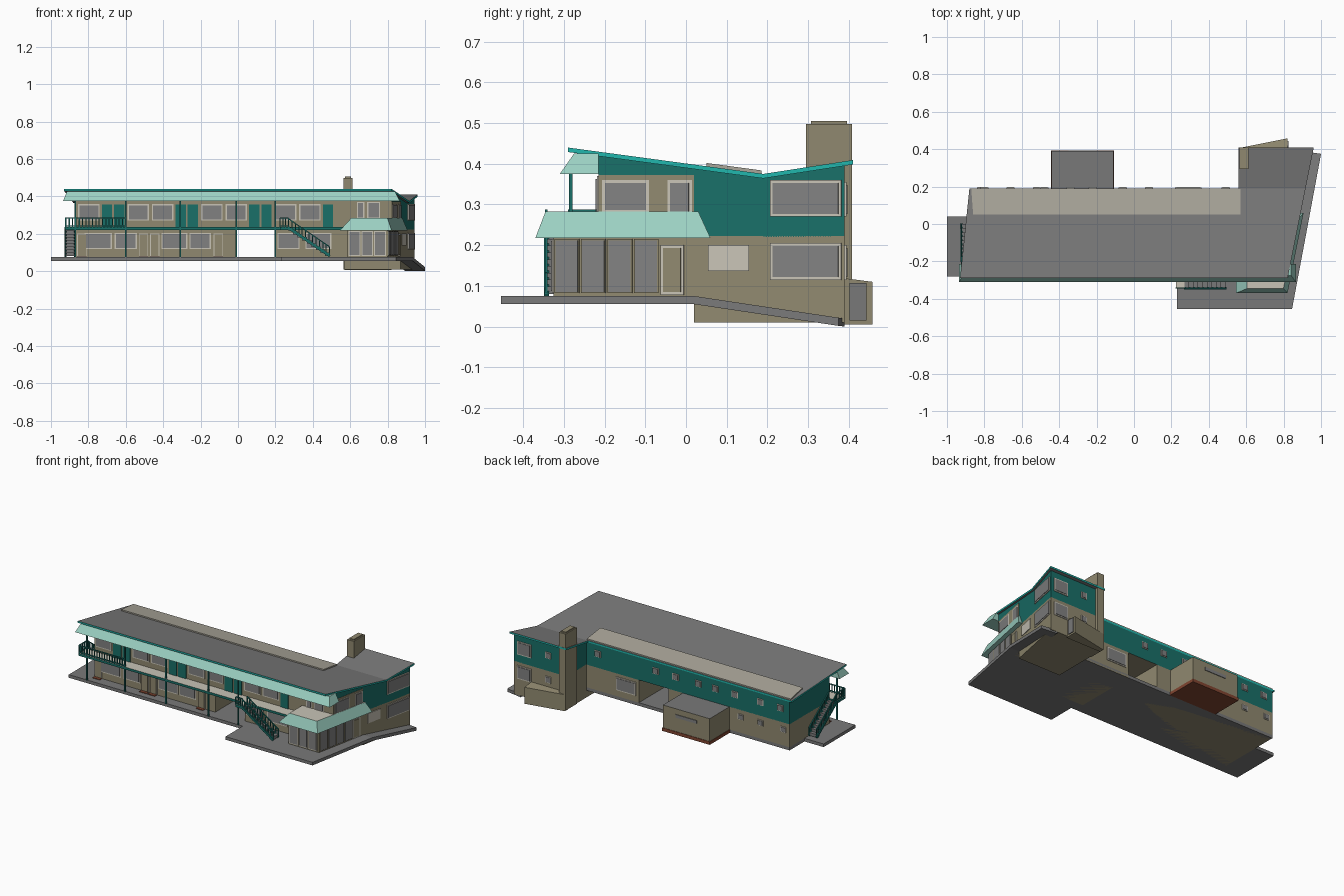
import bpy, bmesh
from mathutils import Vector

cube = bpy.data.objects.get("Cube")
if cube:
    bpy.data.objects.remove(cube, do_unlink=True)

COLOURS = {
    "grey": (.19, .19, .19), "glass": (.22, .22, .22), "beige": (.28, .25, .16),
    "teal": (.01, .16, .14), "bright_teal": (.015, .46, .41), "mint": (.33, .63, .54),
    "cream": (.58, .55, .47), "pale_roof": (.4, .38, .32), "brick_red": (.22, .06, .03),
}
MATS = {}
for key, rgb in COLOURS.items():
    m = bpy.data.materials.new(key)
    m.use_nodes = True
    m.diffuse_color = (*rgb, 1)
    m.node_tree.nodes["Principled BSDF"].inputs["Base Color"].default_value = (*rgb, 1)
    MATS[key] = m


def finish(name, bm, mat, rule=None):
    """Turn a bmesh into an object; rule maps a face normal to a colour."""
    bmesh.ops.recalc_face_normals(bm, faces=bm.faces)
    names = [mat]
    for f in bm.faces:
        f.normal_update()
        c = rule(f.normal) if rule else mat
        if c not in names:
            names.append(c)
        f.material_index = names.index(c)
    me = bpy.data.meshes.new(name)
    bm.to_mesh(me)
    bm.free()
    for n in names:
        me.materials.append(MATS[n])
    ob = bpy.data.objects.new(name, me)
    bpy.context.scene.collection.objects.link(ob)
    return ob


def loft(name, bot, zb, zt, mat, top=None, rule=None):
    """Solid between a lower and an upper outline; heights may depend on y."""
    h = lambda z, p: z(p[1]) if callable(z) else z
    bm = bmesh.new()
    lo = [bm.verts.new((*p, h(zb, p))) for p in bot]
    hi = [bm.verts.new((*p, h(zt, p))) for p in (top or bot)]
    bm.faces.new(lo[::-1])
    bm.faces.new(hi)
    n = len(lo)
    for i in range(n):
        j = (i + 1) % n
        bm.faces.new((lo[i], lo[j], hi[j], hi[i]))
    return finish(name, bm, mat, rule)


def rect(x0, x1, y0, y1):
    return [(x0, y0), (x1, y0), (x1, y1), (x0, y1)]


def box(name, x0, x1, y0, y1, z0, z1, mat, rule=None):
    return loft(name, rect(x0, x1, y0, y1), z0, z1, mat, rule=rule)


def bars(name, segs, r, mat):
    """Square rods joined in one object."""
    bm = bmesh.new()
    for a, b in segs:
        a, b = Vector(a), Vector(b)
        q = (b - a).to_track_quat('Z', 'Y')
        rings = [[bm.verts.new(p + q @ Vector((sx * r, sy * r, 0)))
                  for sx, sy in ((-1, -1), (1, -1), (1, 1), (-1, 1))] for p in (a, b)]
        bm.faces.new(rings[0][::-1])
        bm.faces.new(rings[1])
        for i in range(4):
            j = (i + 1) % 4
            bm.faces.new((rings[0][i], rings[0][j], rings[1][j], rings[1][i]))
    return finish(name, bm, mat)


# Wall lines: a point and a direction, outside on the right hand
FRONT = ((0, -.215), (1, 0))
RIGHT = ((.865, 0), (.2, 1))
BACK = ((0, .19), (-1, 0))
WING_BACK = ((0, .39), (-1, 0))
LOBBY = ((0, -.325), (1, 0))


def panel(name, wall, s0, s1, z0, z1, mat, depth):
    (px, py), (dx, dy) = wall
    p = [(px + dx * s + dy * d, py + dy * s - dx * d)
         for s, d in ((s0, -.002), (s0, depth), (s1, depth), (s1, -.002))]
    return loft(name, p, z0, z1, mat)


def framed(name, wall, s0, s1, z0, z1, fill="glass", frame="cream", e=.007):
    panel(name + "_frame", wall, s0, s1, z0, z1, frame, .004)
    panel(name, wall, s0 + e, s1 - e, z0 + e, z1 - e, fill, .007)


def edge(y, off=0):
    return (.865 + off + .2 * y, y)


def roof_z(y):
    return .375 + (.19 - y) * .135 if y < .19 else .375 + (y - .19) * .155


under_roof = lambda y: roof_z(y) - .011

# Ground slab and sloping side walk
loft("ground_slab", [(-1, -.28), (.23, -.28), (.23, -.455), (.845, -.455), (.934, .02), (.85, .02),
                     (.85, .19), (-.865, .19), (-.865, .04), (-1, .04)], .055, .075, "grey")
walk = [(.82, .02), (.934, .02), (1, .375), (.895, .39)]
loft("side_walk", walk, lambda y: max(0, .055 - .15 * (y - .02)),
     lambda y: .075 - .15 * (y - .02), "grey")

# Ground floor on both sides of the passage, and rear wing
box("lower_left_wall", -.865, -.01, -.215, .19, .055, .222, "beige")
loft("lower_right_wall", [(.2, -.215), edge(-.215), edge(.19), (.2, .19)], .055, .222, "beige")
loft("lower_wing_wall", [(.57, .02), edge(.02), edge(.39), (.57, .39)], .01, .222, "beige")

# Upper floor
face_rule = lambda n: "beige" if n.y < -.9 or n.z < -.5 else "teal"
loft("upper_wall", [(-.865, -.215), edge(-.215), edge(.19), (-.865, .19)], .22, under_roof,
     "teal", rule=face_rule)
loft("upper_wing_wall", [(.57, .19), edge(.19), edge(.39), (.57, .39)], .22, under_roof, "teal")
panel("upper_side_panel", RIGHT, -.215, .02, .22, .372, "beige", .002)

# Roof
roof_rule = lambda n: "grey" if abs(n.z) > .5 else "bright_teal"
roofs = {"main_roof": [(-.93, -.29), edge(-.29, .014), edge(.19, .014), (-.88, .19)],
         "wing_roof": [(.56, .19), edge(.19, .014), edge(.41, .014), (.56, .41)]}
for name, pts in roofs.items():
    loft(name, pts, under_roof, roof_z, "grey", rule=roof_rule)
loft("roof_strip", [(-.86, .05), (.57, .05), (.57, .186), (-.87, .186)], roof_z,
     lambda y: roof_z(y) + .008, "pale_roof")
loft("front_fascia", rect(-.935, .865, -.31, -.215), .375, .425, "mint",
     top=rect(-.915, .84, -.275, -.215))

# Chimney and rear annexes
box("chimney", .565, .612, .295, .408, .01, .498, "beige")
box("chimney_cap", .572, .605, .307, .396, .498, .505, "beige")
loft("rear_annex", [(.57, .38), (.82, .38), (.82, .458), (.57, .408)], .005,
     lambda y: .12 if y < .4 else .11, "beige")
box("annex_door", .815, .825, .402, .444, .015, .107, "grey")
top_grey = lambda n: "grey" if n.z > .5 else "beige"
box("back_block", -.44, -.11, .18, .39, .06, .22, "beige", top_grey)
box("back_block_base", -.443, -.107, .18, .393, .055, .075, "brick_red")

# Balcony, posts and railing
deck_rule = lambda n: "cream" if n.z > .5 else "teal"
box("balcony", -.925, .8, -.29, -.21, .22, .235, "teal", deck_rule)
box("stair_landing", .225, .27, -.345, -.29, .22, .235, "teal", deck_rule)
bars("posts", [((x, -.283, .075), (x, -.283, .38)) for x in (-.87, -.6, -.31, -.01, .2)], .004, "teal")


def railing(name, a, b, n):
    a, b = Vector(a), Vector(b)
    up = Vector((0, 0, .05))
    segs = [(a + up, b + up), (a + up * .15, b + up * .15)]
    for i in range(n + 1):
        p = a.lerp(b, i / n)
        segs.append((p, p + up))
    bars(name, segs, .0028, "teal")


railing("balcony_rail", (-.92, -.287, .235), (-.6, -.287, .235), 18)
railing("balcony_end_rail", (-.922, -.287, .235), (-.922, -.2, .235), 5)
railing("landing_rail", (.225, -.343, .235), (.27, -.343, .235), 3)


def flight(name, a, b, side, n=9):
    """Steps from a down to b, with side as the width vector."""
    a, b, side = Vector(a), Vector(b), Vector(side)
    run = (b - a) / n
    for i in range(n):
        p = a + run * i
        q = p + Vector((run.x, run.y, 0)) + side
        x0, x1 = sorted((p.x, q.x))
        y0, y1 = sorted((p.y, q.y))
        box(f"{name}_step_{i + 1}", x0, x1, y0, y1, p.z + run.z, p.z + .002, "grey")
    bars(name + "_stringers", [(a, b), (a + side, b + side)], .006, "teal")
    railing(name + "_outer_rail", a, b, 12)
    railing(name + "_inner_rail", a + side, b + side, 12)


flight("front_stair", (.27, -.343, .23), (.49, -.343, .08), (0, .05, 0))
flight("end_stair", (-.922, -.2, .23), (-.922, .0, .08), (.052, 0, 0))

# Lobby with glazed front and hipped canopy
loft("lobby", [(.585, -.325), edge(-.325), edge(-.05), (.585, -.05)], .075, .22, "beige")
for i in range(4):
    framed(f"lobby_side_glass_{i + 1}", RIGHT, -.322 + i * .065, -.262 + i * .065, .082, .215,
           frame="beige", e=.003)
for i in range(3):
    framed(f"lobby_front_glass_{i + 1}", LOBBY, .592 + i * .068, .654 + i * .068, .082, .215,
           e=.005)
framed("lobby_door", RIGHT, -.062, -.005, .078, .2, "beige")
loft("canopy", [(.545, -.37), edge(-.37, .03), edge(.06, .03), edge(.06, -.01), edge(-.2, -.01), (.545, -.2)],
     .218, .283, "mint",
     top=[(.605, -.345), edge(-.345, .003), edge(.03, .008), edge(.03, -.01), edge(-.2, -.01), (.605, -.2)],
     rule=lambda n: "cream" if n.z > .98 else "mint")

# Upper front bays: two windows and two doors each
for k in range(4):
    a = -.985 + k * .394
    for i in range(2):
        if k or i:
            framed(f"upper_window_{k}_{i}", FRONT, a + .13 * i, a + .13 * i + .115, .27, .358)
        if k < 3 or not i:
            d = a + .257 + .065 * i
            panel(f"upper_door_{k}_{i}", FRONT, d, d + .055, .235, .355, "teal", .005)
for x0, x1 in ((.635, .675), (.69, .76)):
    framed("upper_lobby_window", FRONT, x0, x1, .28, .37)

# Lower front openings
for x0, x1 in ((-.82, -.675), (-.66, -.54), (-.41, -.27), (-.26, -.145), (.21, .33), (.36, .5)):
    framed("lower_window", FRONT, x0, x1, .118, .205)
for x in (-.53, -.47, -.13, -.86):
    framed("lower_door", FRONT, x, x + .05, .076, .2, "beige", e=.004)
    box("door_mat", x, x + .05, -.24, -.217, .075, .079, "brick_red")

# Side and back openings
for z in (.115, .27):
    framed("side_window", RIGHT, .207, .382, z, z + .09)
    framed("wing_back_window", WING_BACK, -.92, -.82, z, z + .085)
    framed("wing_small_window", WING_BACK, -.72, -.68, z + .03, z + .07, e=.004)
framed("upper_side_window", RIGHT, -.205, -.09, .28, .36)
framed("upper_side_door", RIGHT, -.045, .015, .235, .36)
panel("side_notice_panel", RIGHT, .055, .155, .137, .2, "cream", .004)
for x in (.49, .08, -.06, -.22, -.34, -.48, -.66, -.8):
    framed("back_upper_window", BACK, -x - .022, -x + .022, .29, .33, e=.004)
for x in (-.52, -.66, -.82):
    framed("back_lower_window", BACK, -x - .02, -x + .02, .16, .195, e=.004)
framed("back_large_window", BACK, -.36, -.22, .115, .2)
panel("block_vent", ((0, .39), (-1, 0)), .2, .35, .165, .185, "glass", .004)
